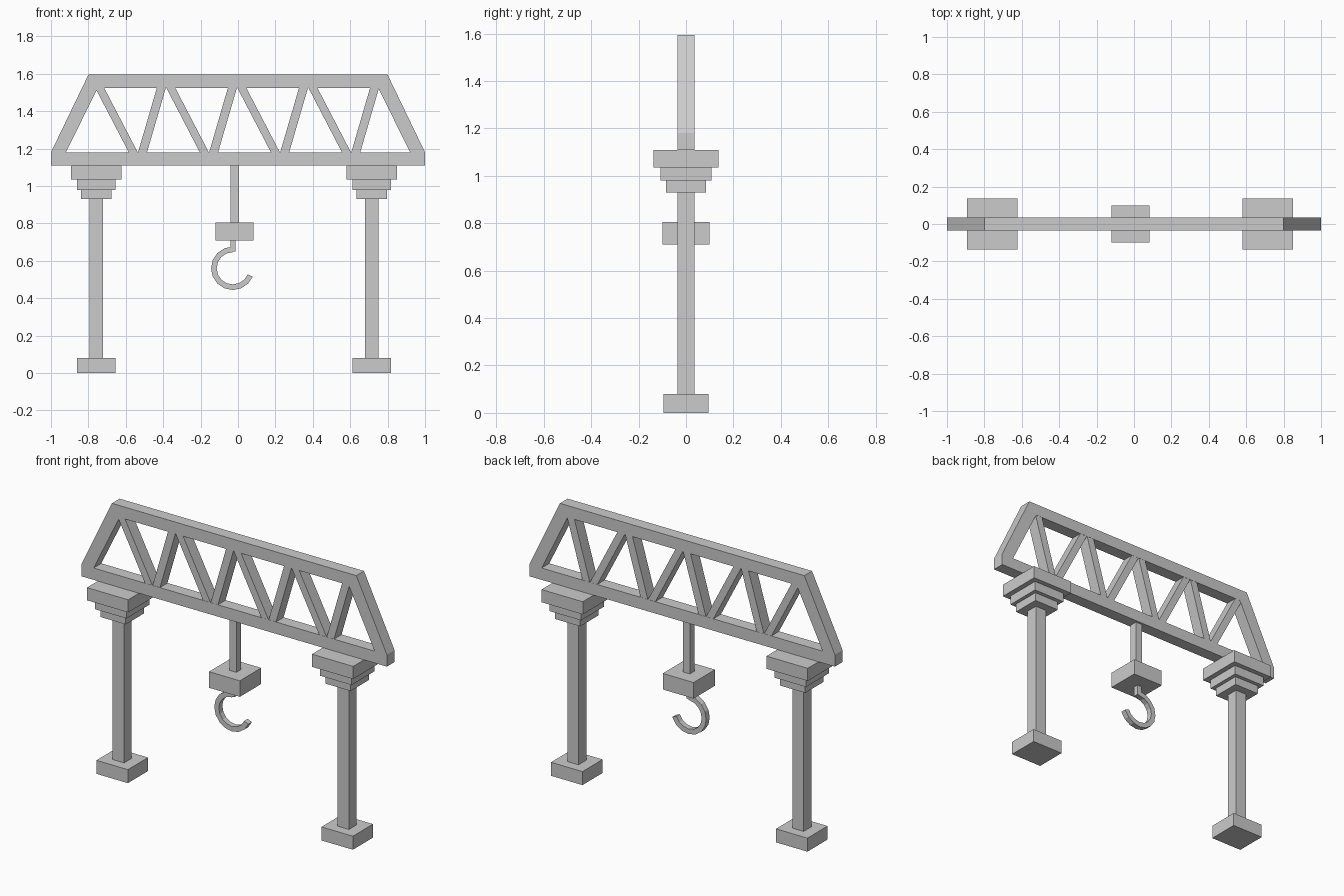
import bpy, bmesh, math

if "Cube" in bpy.data.objects:
    bpy.data.objects.remove(bpy.data.objects["Cube"])


def finish(name, bm):
    bmesh.ops.recalc_face_normals(bm, faces=bm.faces[:])
    me = bpy.data.meshes.new(name)
    bm.to_mesh(me)
    bm.free()
    ob = bpy.data.objects.new(name, me)
    bpy.context.collection.objects.link(ob)
    return ob


def add_strip(bm, outer, inner, half, closed):
    """Flat band between two XZ outlines, given thickness along y."""
    rings = [[bm.verts.new((o[0], -half, o[1])), bm.verts.new((o[0], half, o[1])),
              bm.verts.new((i[0], half, i[1])), bm.verts.new((i[0], -half, i[1]))]
             for o, i in zip(outer, inner)]
    n = len(rings)
    for k in range(n if closed else n - 1):
        a, b = rings[k], rings[(k + 1) % n]
        for j in range(4):
            m = (j + 1) % 4
            bm.faces.new((a[j], a[m], b[m], b[j]))
    if not closed:
        bm.faces.new(rings[0])
        bm.faces.new(rings[-1])


def box(name, cx, hx, hy, z0, z1):
    bm = bmesh.new()
    add_strip(bm, [(cx - hx, z0), (cx - hx, z1)], [(cx + hx, z0), (cx + hx, z1)], hy, False)
    return finish(name, bm)


# Truss outer frame
bm = bmesh.new()
add_strip(bm,
          [(-1, 1.11), (1, 1.11), (1, 1.18), (0.8, 1.595), (-0.8, 1.595), (-1, 1.18)],
          [(-0.92, 1.18), (0.92, 1.18), (0.919, 1.182), (0.75, 1.525), (-0.75, 1.525), (-0.919, 1.182)],
          0.036, True)
finish("truss_frame", bm)

# Zigzag truss braces
W, PITCH = 0.048, 0.38
bm = bmesh.new()
for k in range(4):
    top, bot = -0.765 + k * PITCH, -0.535 + k * PITCH
    nxt = top + PITCH
    add_strip(bm, [(top, 1.528), (bot - W, 1.178)], [(top + W, 1.528), (bot, 1.178)], 0.035, False)
    add_strip(bm, [(bot, 1.178), (nxt - W, 1.528)], [(bot + W, 1.178), (nxt, 1.528)], 0.035, False)
finish("truss_braces", bm)

# Support columns with foot and stepped capital
for side, cx in (("left", -0.758), ("right", 0.715)):
    box(side + "_foot", cx, 0.103, 0.094, 0, 0.08)
    box(side + "_column", cx, 0.037, 0.036, 0.08, 0.93)
    box(side + "_capital_lower", cx, 0.082, 0.085, 0.93, 0.98)
    box(side + "_capital_middle", cx, 0.104, 0.108, 0.98, 1.035)
    box(side + "_capital_upper", cx, 0.135, 0.137, 1.035, 1.11)

# Hoist rod and block
box("hoist_rod", -0.018, 0.023, 0.023, 0.805, 1.11)
box("hoist_block", -0.019, 0.101, 0.1, 0.71, 0.805)
box("hook_stem", -0.027, 0.014, 0.0155, 0.65, 0.71)

# Faceted hook
angles = [math.radians(90 + 22.5 * k) for k in range(12)]
arc = lambda r: [(-0.028 + r * math.cos(a), 0.56 + r * math.sin(a)) for a in angles]
bm = bmesh.new()
add_strip(bm, arc(0.116), arc(0.086), 0.0165, False)
finish("hook", bm)
